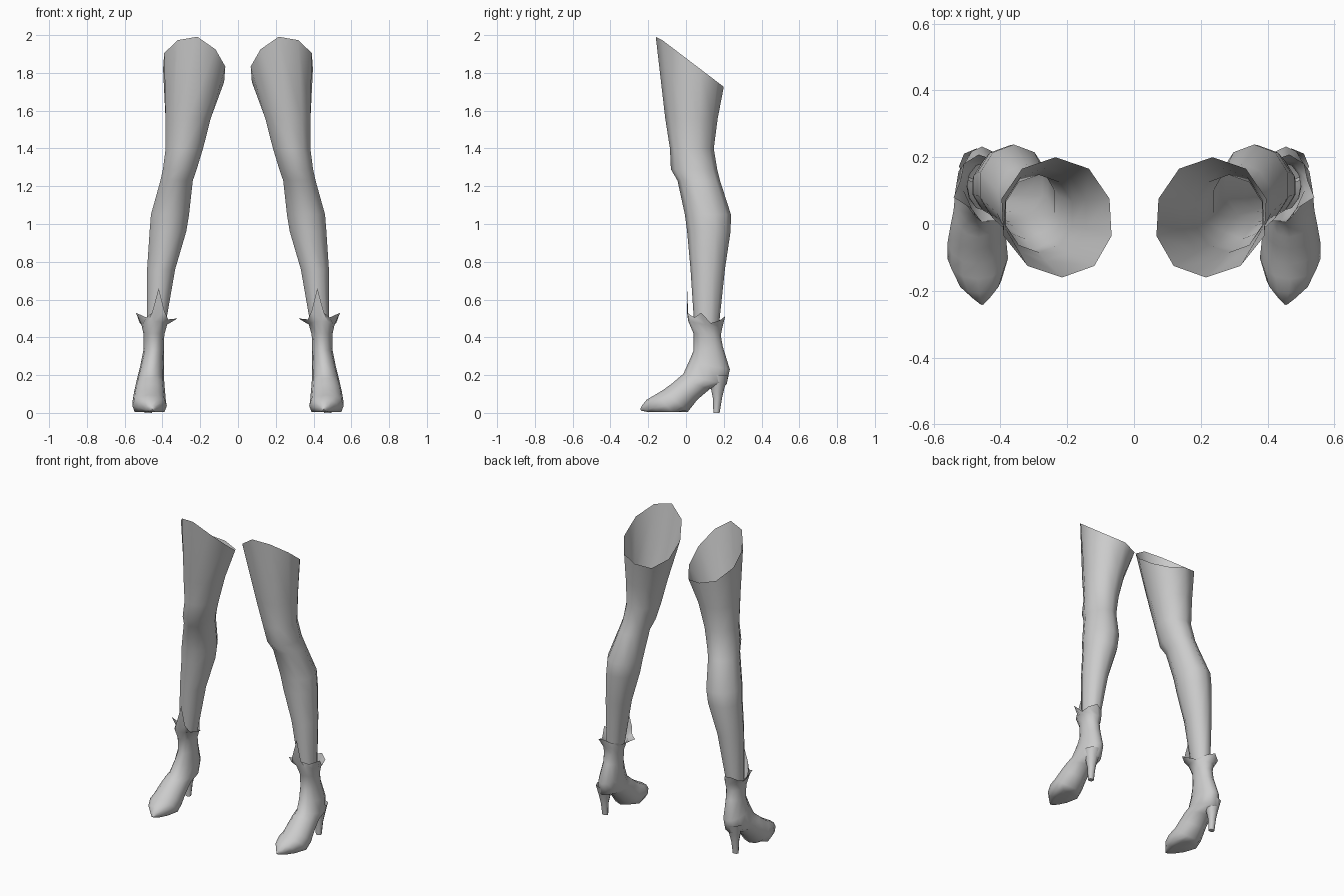
import bpy, bmesh, math

grey = bpy.data.materials.new("light grey")
grey.diffuse_color = (0.6, 0.6, 0.6, 1)


def ring(n, xc, hw, front, back):
    """Oval section through a front and a back (y, z) point; starts at the front, runs outward."""
    pts = []
    for k in range(n):
        a = 2 * math.pi * k / n
        t = (1 + math.cos(a)) / 2
        pts.append((xc + hw * math.sin(a),
                    back[0] + (front[0] - back[0]) * t,
                    back[1] + (front[1] - back[1]) * t))
    return pts


def loft(name, rings, cap=False, angle=60):
    """Skin rings listed from top to bottom, then mirror to the other leg."""
    bm = bmesh.new()
    rows = [[bm.verts.new(p) for p in r] for r in rings]
    n = len(rows[0])
    for a, b in zip(rows, rows[1:]):
        for k in range(n):
            j = (k + 1) % n
            bm.faces.new((a[k], b[k], b[j], a[j]))
    if cap:
        bm.faces.new(rows[-1][::-1])
    me = bpy.data.meshes.new(name)
    bm.to_mesh(me)
    bm.free()
    me.materials.append(grey)
    ob = bpy.data.objects.new(name, me)
    bpy.context.collection.objects.link(ob)
    mod = ob.modifiers.new("other side", 'MIRROR')
    mod.use_mirror_merge = False
    bpy.ops.object.select_all(action='DESELECT')
    ob.select_set(True)
    bpy.context.view_layer.objects.active = ob
    bpy.ops.object.shade_smooth_by_angle(angle=math.radians(angle))
    return ob


# Leg: slanted open top, knee, calf, ankle (z, x centre, half width, y front, y back)
top = []
for x, y, _ in ring(10, 0.235, 0.17, (-0.16, 0), (0.2, 0)):
    x -= 0.02 * (0.02 - y) / 0.18 if y < 0.02 else 0
    z = 1.84 - 0.76 * (y - 0.05) - 0.07 * max(0, (0.235 - x) / 0.165)
    top.append((x, y, z))
leg = [top]
for z, xc, hw, yf, yb in [
        (1.56, 0.264, 0.126, -0.11, 0.168),
        (1.40, 0.284, 0.104, -0.085, 0.147),
        (1.29, 0.308, 0.094, -0.08, 0.165),
        (1.23, 0.325, 0.09, -0.045, 0.18),
        (1.05, 0.36, 0.106, -0.006, 0.238),
        (0.96, 0.371, 0.102, 0.006, 0.236),
        (0.76, 0.407, 0.078, 0.024, 0.206),
        (0.44, 0.436, 0.05, 0.045, 0.172)]:
    leg.append(ring(10, xc, hw, (yf, z), (yb, z)))
loft("leg", leg)

# Boot: spiked cuff rim, shaft, instep, toe
rim = [(0.42, 0.01, 0.66), (0.455, 0.005, 0.53), (0.485, 0.045, 0.505),
       (0.54, 0.08, 0.53), (0.52, 0.13, 0.475), (0.51, 0.18, 0.49),
       (0.465, 0.208, 0.513), (0.415, 0.19, 0.495), (0.375, 0.13, 0.475),
       (0.32, 0.07, 0.5), (0.37, 0.03, 0.495), (0.39, 0.005, 0.54)]
boot = [rim]
for xc, hw, front, back in [
        (0.443, 0.068, (0.012, 0.485), (0.192, 0.45)),
        (0.445, 0.055, (0.04, 0.42), (0.184, 0.41)),
        (0.446, 0.053, (0.04, 0.33), (0.195, 0.35)),
        (0.455, 0.062, (0.015, 0.27), (0.232, 0.23)),
        (0.463, 0.072, (-0.015, 0.205), (0.215, 0.15)),
        (0.465, 0.075, (-0.04, 0.185), (0.125, 0.125)),
        (0.468, 0.082, (-0.075, 0.155), (0.06, 0.07)),
        (0.47, 0.088, (-0.12, 0.122), (0.01, 0.006))]:
    boot.append(ring(12, xc, hw, front, back))


# Forefoot sections with a flat sole
for xc, hw, front, back in [
        (0.468, 0.091, (-0.165, 0.095), (-0.04, 0.004)),
        (0.463, 0.066, (-0.208, 0.07), (-0.13, 0.004)),
        (0.458, 0.03, (-0.232, 0.04), (-0.19, 0.004)),
        (0.455, 0.006, (-0.242, 0.02), (-0.235, 0.012))]:
    sec = ring(12, xc, hw, front, back)
    boot.append([(x, y, back[1] if 4 <= k <= 8 else z * 0.75 if k in (3, 9) else z)
                 for k, (x, y, z) in enumerate(sec)])
loft("boot", boot, cap=True)

# Tapered heel
heel = [ring(8, xc, hw, (yf, z), (yb, z)) for z, xc, hw, yf, yb in [
    (0.20, 0.472, 0.052, 0.12, 0.226),
    (0.13, 0.474, 0.036, 0.132, 0.203),
    (0.08, 0.475, 0.024, 0.142, 0.191),
    (0.0, 0.475, 0.019, 0.145, 0.178)]]
loft("heel", heel, cap=True)
